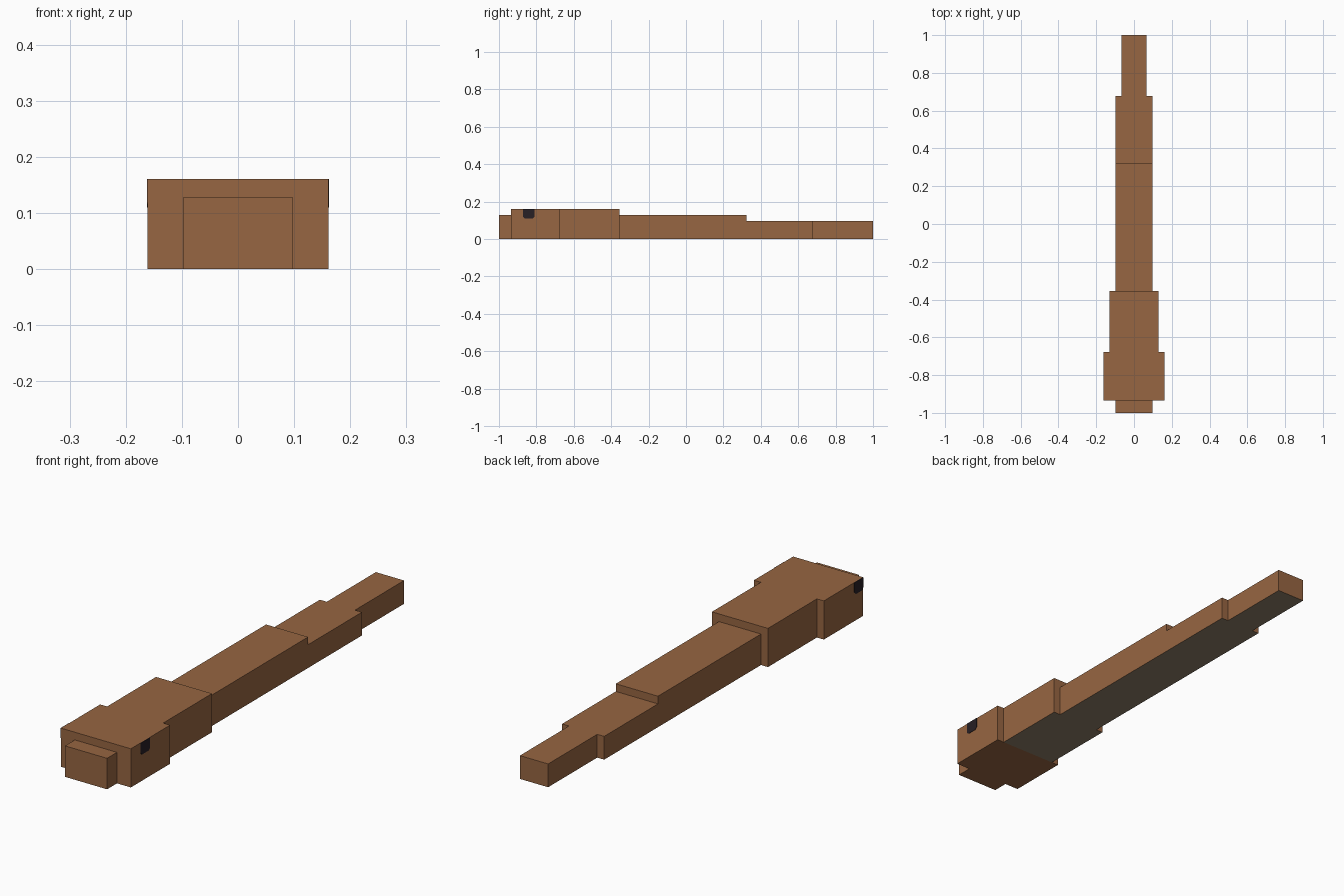
import bpy
import bmesh

cube = bpy.data.objects.get("Cube")
if cube:
    bpy.data.objects.remove(cube, do_unlink=True)


def material(name, rgb):
    mat = bpy.data.materials.new(name)
    mat.use_nodes = True
    mat.diffuse_color = (*rgb, 1)
    mat.node_tree.nodes["Principled BSDF"].inputs["Base Color"].default_value = (*rgb, 1)
    return mat


brown = material("brown skin", (0.31, 0.133, 0.054))
belly = material("grey belly", (0.265, 0.205, 0.138))
black = material("eye black", (0.02, 0.014, 0.018))


def finish(name, bm, mats):
    bmesh.ops.recalc_face_normals(bm, faces=bm.faces)
    mesh = bpy.data.meshes.new(name)
    for mat in mats:
        mesh.materials.append(mat)
    # Downward faces take the underside colour
    for face in bm.faces:
        face.material_index = len(mats) - 1 if face.normal.z < -0.9 else 0
    bm.to_mesh(mesh)
    bm.free()
    obj = bpy.data.objects.new(name, mesh)
    bpy.context.collection.objects.link(obj)
    return obj


def block(name, half_width, y0, y1, height, under):
    bm = bmesh.new()
    bmesh.ops.create_cube(bm, size=1)
    for v in bm.verts:
        v.co = (v.co.x * 2 * half_width,
                (y0 + y1) / 2 + v.co.y * (y1 - y0),
                (v.co.z + 0.5) * height)
    return finish(name, bm, [brown, under])


# Body segments from snout to tail tip
block("snout", 0.097, -1.0, -0.935, 0.129, brown)
block("head", 0.161, -0.935, -0.677, 0.161, brown)
block("neck", 0.129, -0.677, -0.355, 0.161, belly)
block("trunk", 0.097, -0.355, 0.323, 0.129, belly)
block("tail_base", 0.097, 0.323, 0.677, 0.097, belly)
block("tail_tip", 0.065, 0.677, 1.0, 0.097, belly)


# Thin eye plates with clipped lower corners
def eye(name, side, y0, y1):
    top, low, cut = 0.161, 0.11, 0.009
    outline = [(y0, top), (y0, low + cut), (y0 + cut, low),
               (y1 - cut, low), (y1, low + cut), (y1, top)]
    bm = bmesh.new()
    face = bm.faces.new([bm.verts.new((side * 0.1605, y, z)) for y, z in outline])
    ext = bmesh.ops.extrude_face_region(bm, geom=[face])
    verts = [g for g in ext["geom"] if isinstance(g, bmesh.types.BMVert)]
    bmesh.ops.translate(bm, verts=verts, vec=(side * 0.002, 0, 0))
    finish(name, bm, [black])


eye("left_eye", 1, -0.872, -0.81)
eye("right_eye", -1, -0.935, -0.877)
